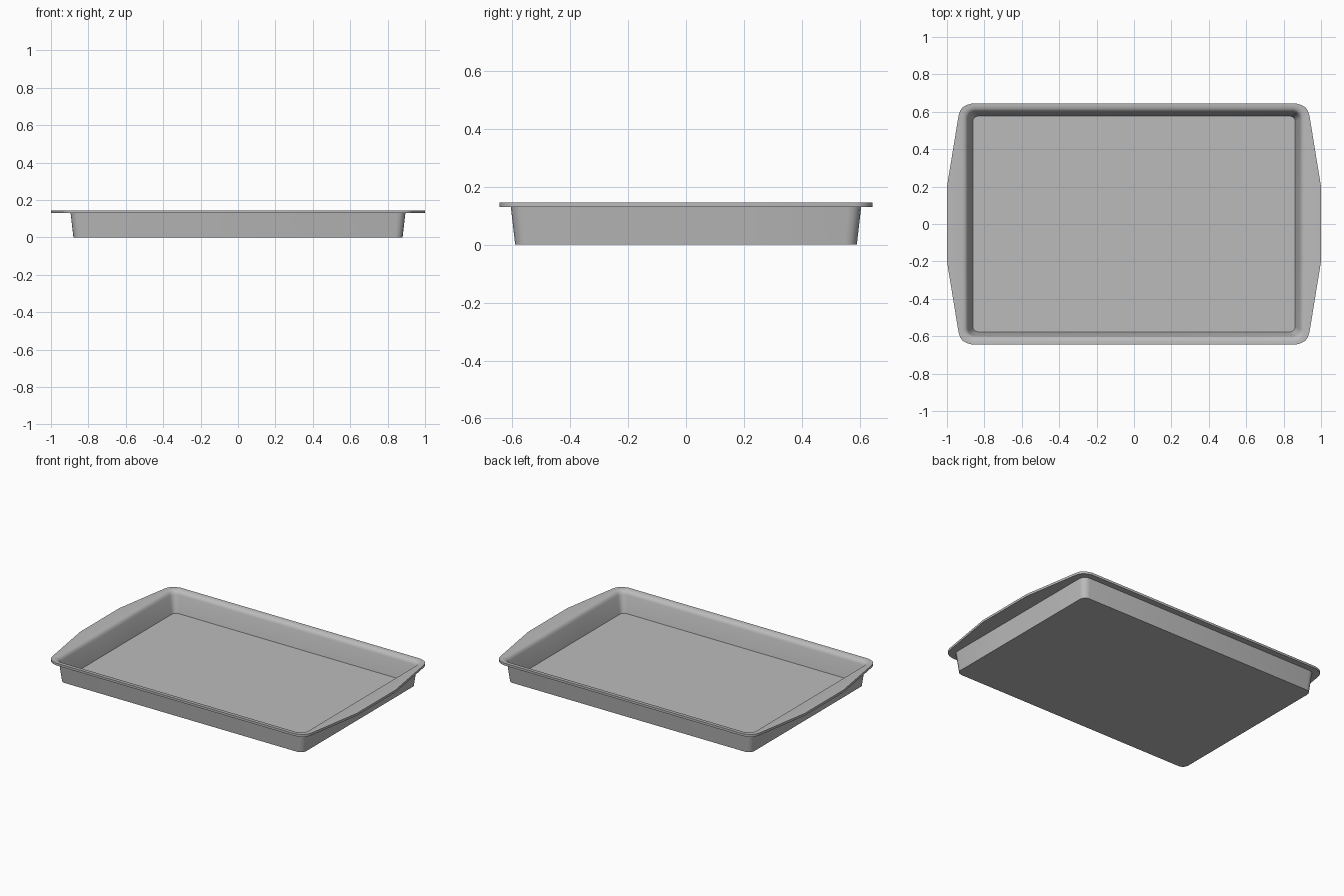
import bpy
import bmesh
from math import sin, cos, pi, radians

cube = bpy.data.objects.get("Cube")
if cube:
    bpy.data.objects.remove(cube, do_unlink=True)

metal = bpy.data.materials.new("grey metal")
metal.use_nodes = True
grey = (0.5, 0.5, 0.5, 1)
metal.diffuse_color = grey
metal.node_tree.nodes["Principled BSDF"].inputs["Base Color"].default_value = grey

STEPS = 4        # segments in each rounded corner
HANDLE_Y = 0.2   # half length of the straight handle edge


def rounded_quarter(half_x, half_y, radius):
    """One quarter of a rounded rectangle, from the side to the back."""
    points = [(half_x, HANDLE_Y)]
    for i in range(STEPS + 1):
        a = pi / 2 * i / STEPS
        points.append((half_x - radius + radius * cos(a),
                       half_y - radius + radius * sin(a)))
    return points


def full_ring(quarter):
    """Mirror a quarter outline into a closed counter-clockwise loop."""
    back = quarter[::-1]
    return (quarter + [(-x, y) for x, y in back]
            + [(-x, -y) for x, y in quarter] + [(x, -y) for x, y in back])


# Rim outline, flaring out to the two side handles
rim = [(1.0, HANDLE_Y), (0.938, 0.58), (0.93, 0.605),
       (0.916, 0.624), (0.895, 0.636), (0.865, 0.645)]

# Cross-section from the underside, around the rim, down to the floor
sections = [
    (rounded_quarter(0.88, 0.59, 0.04), 0.0),
    (rounded_quarter(0.895, 0.605, 0.045), 0.13),
    (rim, 0.13),
    (rim, 0.145),
    (rounded_quarter(0.916, 0.63, 0.06), 0.145),
    (rounded_quarter(0.902, 0.615, 0.05), 0.1415),
    (rounded_quarter(0.893, 0.604, 0.042), 0.133),
    (rounded_quarter(0.887, 0.599, 0.038), 0.12),
    (rounded_quarter(0.862, 0.577, 0.03), 0.01),
]

bm = bmesh.new()
rings = [[bm.verts.new((x, y, z)) for x, y in full_ring(q)] for q, z in sections]
for low, high in zip(rings, rings[1:]):
    for i in range(len(low)):
        j = (i + 1) % len(low)
        bm.faces.new((low[i], low[j], high[j], high[i]))

# Underside and inner floor
bm.faces.new(rings[0][::-1])
bm.faces.new(rings[-1])
bmesh.ops.recalc_face_normals(bm, faces=bm.faces)

mesh = bpy.data.meshes.new("baking_tray")
bm.to_mesh(mesh)
bm.free()
mesh.materials.append(metal)
tray = bpy.data.objects.new("baking_tray", mesh)
bpy.context.collection.objects.link(tray)

# Smooth walls and lip with crisp rim and floor edges
bpy.ops.object.select_all(action="DESELECT")
tray.select_set(True)
bpy.context.view_layer.objects.active = tray
bpy.ops.object.shade_smooth_by_angle(angle=radians(35))
